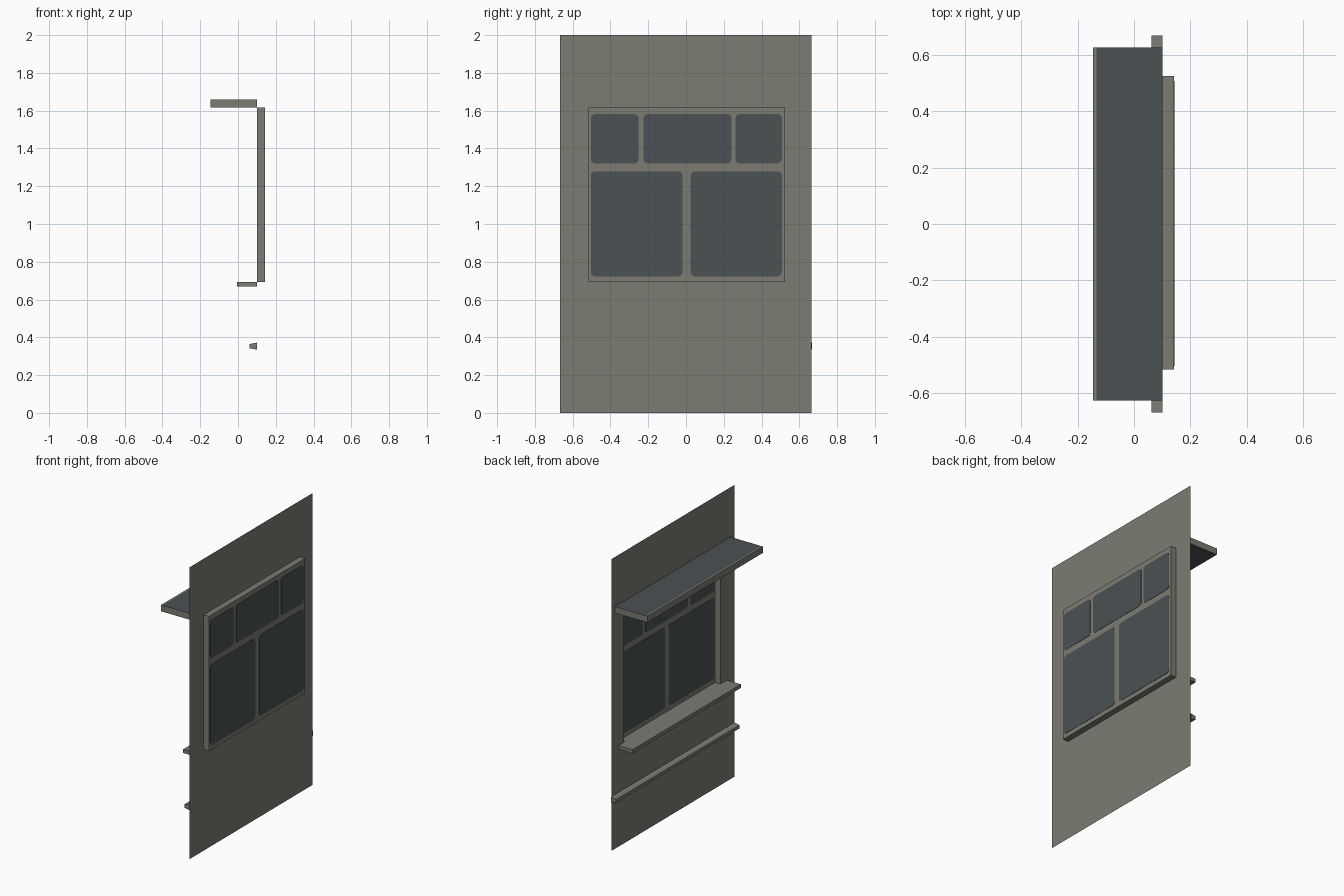
import bpy, bmesh, math

if "Cube" in bpy.data.objects:
    bpy.data.objects.remove(bpy.data.objects["Cube"])

def material(name, rgb):
    m = bpy.data.materials.new(name)
    m.diffuse_color = (*rgb, 1)
    m.use_nodes = True
    m.node_tree.nodes["Principled BSDF"].inputs["Base Color"].default_value = m.diffuse_color
    return m

STONE = material("warm_grey_plaster", (0.200, 0.196, 0.170))
SLATE = material("dark_slate_glass", (0.070, 0.083, 0.088))

WALL_X, GLASS_X = 0.101, 0.142          # wall plane and recessed window plane
Y0, Y1, Z0, Z1 = -0.516, 0.525, 0.693, 1.616   # window opening

def finish(name, bm, mats):
    me = bpy.data.meshes.new(name)
    bm.to_mesh(me)
    bm.free()
    for m in mats:
        me.materials.append(m)
    ob = bpy.data.objects.new(name, me)
    bpy.context.collection.objects.link(ob)
    return ob

def rect(bm, x, y0, y1, z0, z1):
    return [bm.verts.new((x, y, z)) for y, z in ((y0, z0), (y0, z1), (y1, z1), (y1, z0))]

def bridge(bm, a, b):
    n = len(a)
    for i in range(n):
        j = (i + 1) % n
        bm.faces.new((a[i], a[j], b[j], b[i]))

def extrude_y(name, profile, half, mats=(STONE,)):
    """Prism along y from an xz profile; the side against the wall stays open."""
    bm = bmesh.new()
    a = [bm.verts.new((x, -half, z)) for x, z in profile]
    b = [bm.verts.new((x, half, z)) for x, z in profile]
    bm.faces.new(a)
    bm.faces.new(b)
    bridge(bm, a, b)
    bmesh.ops.recalc_face_normals(bm, faces=bm.faces)
    back = [f for f in bm.faces if all(abs(v.co.x - WALL_X) < 1e-4 for v in f.verts)]
    bmesh.ops.delete(bm, geom=back, context='FACES_ONLY')
    for f in bm.faces:                  # slate top and underside, stone edges
        if len(mats) > 1 and abs(f.normal.z) > 0.5:
            lip = f.normal.z > 0 and f.calc_center_median().x < -0.135
            f.material_index = 0 if lip else 1
    return finish(name, bm, mats)

# Thin wall sheet with a window opening
bm = bmesh.new()
outer = rect(bm, WALL_X, -0.667, 0.664, 0, 2)
inner = rect(bm, WALL_X, Y0, Y1, Z0, Z1)
bridge(bm, outer, inner)
finish("wall", bm, [STONE])

# Window reveal and back sheet holding the panes
bm = bmesh.new()
front = rect(bm, WALL_X, Y0, Y1, Z0, Z1)
back = rect(bm, GLASS_X, Y0, Y1, Z0, Z1)
bridge(bm, front, back)
bm.faces.new(back)
finish("window_frame", bm, [STONE])

# Rounded panes, thin plates showing on both sides of the frame sheet
panes = [(-0.504, -0.251, 1.321, 1.582), (-0.224, 0.241, 1.321, 1.582),
         (0.263, 0.507, 1.321, 1.582),
         (-0.504, -0.018, 0.723, 1.279), (0.025, 0.507, 0.723, 1.279)]
R = 0.022
for k, (y0, y1, z0, z1) in enumerate(panes):
    pts = []
    for cy, cz, start in ((y1 - R, z1 - R, 0), (y0 + R, z1 - R, 90),
                          (y0 + R, z0 + R, 180), (y1 - R, z0 + R, 270)):
        for s in range(4):
            t = math.radians(start + 30 * s)
            pts.append((cy + R * math.cos(t), cz + R * math.sin(t)))
    bm = bmesh.new()
    a = [bm.verts.new((GLASS_X - 0.002, y, z)) for y, z in pts]
    b = [bm.verts.new((GLASS_X + 0.002, y, z)) for y, z in pts]
    bm.faces.new(a)
    bm.faces.new(b)
    bridge(bm, a, b)
    bmesh.ops.recalc_face_normals(bm, faces=bm.faces)
    finish(f"window_pane_{k + 1}", bm, [SLATE])

# Flat awning with a narrow stone lip along its outer top edge
extrude_y("awning", [(-0.145, 1.616), (WALL_X, 1.616), (WALL_X, 1.660),
                     (-0.133, 1.660), (-0.145, 1.660)], 0.625, (STONE, SLATE))

# Window sill
extrude_y("window_sill", [(-0.005, 0.668), (WALL_X, 0.668),
                          (WALL_X, 0.693), (-0.005, 0.693)], 0.587)

# Tapered trim rail across the lower wall
extrude_y("lower_trim", [(0.062, 0.342), (WALL_X, 0.335),
                         (WALL_X, 0.372), (0.062, 0.365)], 0.668)
